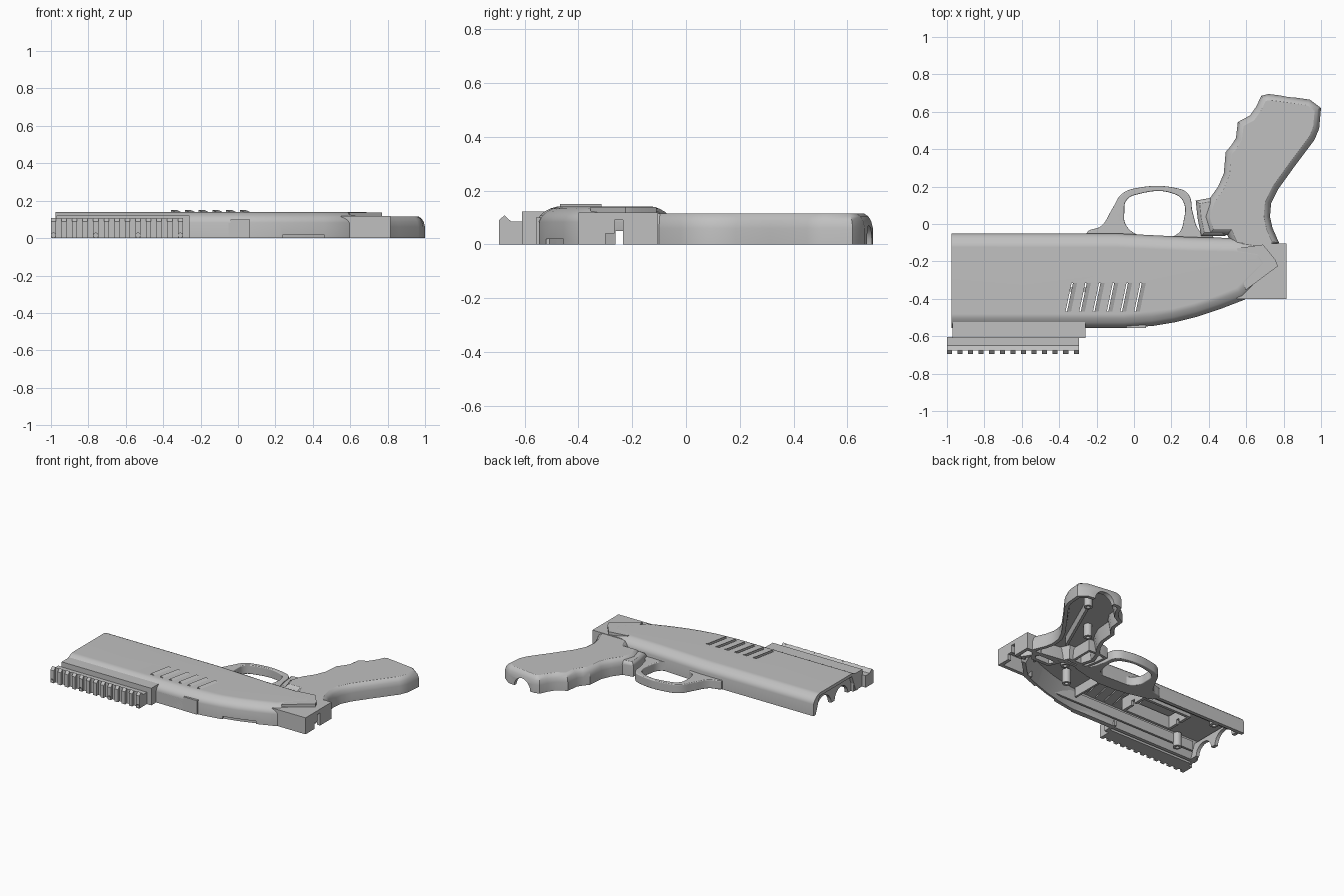
import bpy, bmesh, math
from mathutils import Vector

if "Cube" in bpy.data.objects:
    bpy.data.objects.remove(bpy.data.objects["Cube"])

grey = bpy.data.materials.new("plain grey")
grey.use_nodes = True
grey.diffuse_color = (0.53, 0.53, 0.53, 1)
grey.node_tree.nodes["Principled BSDF"].inputs["Base Color"].default_value = grey.diffuse_color


def finish(name, bm):
    bmesh.ops.recalc_face_normals(bm, faces=bm.faces)
    mesh = bpy.data.meshes.new(name)
    bm.to_mesh(mesh)
    bm.free()
    mesh.materials.append(grey)
    obj = bpy.data.objects.new(name, mesh)
    bpy.context.collection.objects.link(obj)
    return obj


def prism(bm, outline, z0, z1):
    """Extrude a flat outline upward; returns its bottom and top faces."""
    low = [bm.verts.new((x, y, z0)) for x, y in outline]
    high = [bm.verts.new((x, y, z1)) for x, y in outline]
    for i in range(len(low)):
        j = (i + 1) % len(low)
        bm.faces.new((low[i], low[j], high[j], high[i]))
    ends = bm.faces.new(low[::-1]), bm.faces.new(high)
    bmesh.ops.recalc_face_normals(bm, faces=bm.faces)
    return ends


def step_in(bm, face, thickness, rise):
    """Inset a cap face and shift it vertically."""
    bmesh.ops.inset_region(bm, faces=[face], thickness=thickness, use_even_offset=True)
    for v in face.verts:
        v.co.z += rise


def shell(name, outline, side, steps, wall, depth, draft=0.015, trim=None):
    """Rounded half shell, hollow from below, optionally cut off square at x = trim."""
    bm = bmesh.new()
    bottom, top = prism(bm, outline, 0, side)
    for thickness, rise in steps:
        step_in(bm, top, thickness, rise)
    step_in(bm, bottom, wall, 0)
    step_in(bm, bottom, draft, depth)
    if trim is not None:
        geom = bm.verts[:] + bm.edges[:] + bm.faces[:]
        cut = bmesh.ops.bisect_plane(bm, geom=geom, plane_co=(trim, 0, 0),
                                     plane_no=(-1, 0, 0), clear_outer=True)
        rim = [e for e in cut["geom_cut"] if isinstance(e, bmesh.types.BMEdge)]
        bmesh.ops.holes_fill(bm, edges=rim, sides=0)
    return finish(name, bm)


def slab(name, outline, z0, z1):
    bm = bmesh.new()
    prism(bm, outline, z0, z1)
    return finish(name, bm)


def box(name, x0, x1, y0, y1, z0, z1):
    return slab(name, [(x0, y0), (x1, y0), (x1, y1), (x0, y1)], z0, z1)


def tube(name, x, y, z, radius, length, axis="Z"):
    bm = bmesh.new()
    bmesh.ops.create_cone(bm, cap_ends=True, segments=24, radius1=radius,
                          radius2=radius, depth=length)
    turn = {"Z": (0, 0, 1), "X": (1, 0, 0), "Y": (0, 1, 0)}[axis]
    spin = Vector((0, 0, 1)).rotation_difference(Vector(turn)).to_matrix()
    bmesh.ops.rotate(bm, verts=bm.verts, matrix=spin)
    bmesh.ops.translate(bm, verts=bm.verts, vec=(x, y, z))
    return finish(name, bm)


def cut(target, *cutters):
    """Subtract cutters, bake the result and remove them."""
    for cutter in cutters:
        mod = target.modifiers.new("cut", "BOOLEAN")
        mod.operation, mod.solver, mod.object = "DIFFERENCE", "EXACT", cutter
    bpy.context.view_layer.update()
    graph = bpy.context.evaluated_depsgraph_get()
    baked = bpy.data.meshes.new_from_object(target.evaluated_get(graph))
    target.modifiers.clear()
    target.data = baked
    for cutter in cutters:
        bpy.data.objects.remove(cutter)


# Main body shell, open at the muzzle
body = shell("body_shell",
             [(-1.15, -0.555), (-0.05, -0.555), (0.1, -0.545), (0.22, -0.525), (0.34, -0.495),
              (0.46, -0.455), (0.59, -0.405), (0.775, -0.22), (0.7, -0.1), (0.54, -0.075),
              (0.3, -0.07), (-0.1, -0.05), (-1.15, -0.05)],
             0.083, [(0.012, 0.024), (0.016, 0.014), (0.022, 0.012), (0.024, 0.007)],
             0.025, 0.118, 0.045, trim=-0.975)


# Slanted louvres: a slit right through with a low ramp beside it
def vent(name, i, left, right, z0, z1):
    x = -0.362 + i * 0.0735
    return slab(name, [(x + left, -0.468), (x + right, -0.468),
                       (x + 0.032 + right, -0.315), (x + 0.032 + left, -0.315)], z0, z1)


cut(body, *[vent("slit", i, -0.004, 0.004, -0.1, 0.3) for i in range(6)])
for i in range(6):
    ramp = vent("louvre_%d" % i, i, 0.004, 0.028, 0.13, 0.15)
    for corner in (5, 6):
        ramp.data.vertices[corner].co.z = 0.139
cut(body, slab("panel_gap", [(0.24, -0.6), (0.46, -0.6), (0.46, -0.443), (0.34, -0.483), (0.24, -0.508)],
               -0.1, 0.02),
    box("sight_notch", 0.6, 0.9, -0.262, -0.235, -0.1, 0.05))

# Grip shell with finger grooves
grip = shell("grip_shell",
             [(0.4, -0.06), (0.5, -0.06), (0.56, -0.2), (0.7, -0.2), (0.775, -0.1), (0.74, -0.02),
              (0.727, 0.04), (0.733, 0.11), (0.77, 0.185), (0.86, 0.31), (0.965, 0.45),
              (0.99, 0.51), (1.0, 0.62), (0.94, 0.665), (0.8, 0.685), (0.72, 0.695), (0.68, 0.685),
              (0.655, 0.63), (0.62, 0.58), (0.555, 0.545), (0.545, 0.46), (0.52, 0.42),
              (0.49, 0.385), (0.48, 0.27), (0.45, 0.2), (0.4, 0.13), (0.37, 0.04)],
             0.06, [(0.007, 0.028), (0.011, 0.017), (0.015, 0.01)], 0.025, 0.092)
cut(grip, tube("butt_arch", 0.82, 0.69, 0, 0.07, 0.16, "Y"))
grip_front = shell("grip_front_pad",
                   [(0.36, -0.065), (0.49, -0.065), (0.49, 0.13), (0.4, 0.138), (0.33, 0.125), (0.34, 0.03)],
                   0.075, [(0.008, 0.015), (0.012, 0.008)], 0.018, 0.07)

# Rear block with stepped opening
rear = box("rear_block", 0.55, 0.815, -0.4, -0.105, 0, 0.118)
cut(rear, box("inner", 0.5, 0.79, -0.375, -0.13, -0.1, 0.1),
    box("notch", 0.7, 0.9, -0.265, -0.235, -0.1, 0.09),
    box("low_notch", 0.7, 0.9, -0.3, -0.235, -0.1, 0.04))
slab("tail_cap", [(0.55, -0.13), (0.595, -0.355), (0.77, -0.225), (0.755, -0.19), (0.69, -0.11)], 0.11, 0.138)

# Trigger guard: flat curve with a finger hole
curve = bpy.data.curves.new("trigger_guard", "CURVE")
curve.dimensions, curve.fill_mode = "2D", "BOTH"
curve.extrude, curve.bevel_depth, curve.resolution_u = 0.026, 0.006, 6
loops = [[(-0.25, -0.06), (-0.17, -0.015), (-0.11, 0.08), (-0.06, 0.157), (0.02, 0.187), (0.22, 0.187),
          (0.285, 0.157), (0.308, 0.06), (0.35, -0.045), (0.42, -0.075), (0.35, -0.12), (-0.15, -0.12)],
         [(-0.058, 0.06), (-0.045, 0.13), (0.02, 0.165), (0.22, 0.165), (0.27, 0.12), (0.272, 0.02),
          (0.24, -0.055), (0.13, -0.078), (0.01, -0.06), (-0.05, -0.005)]]
for loop in loops:
    spline = curve.splines.new("BEZIER")
    spline.bezier_points.add(len(loop) - 1)
    spline.use_cyclic_u = True
    for point, (x, y) in zip(spline.bezier_points, loop):
        point.co = (x, y, 0)
        point.handle_left_type = point.handle_right_type = "AUTO"
source = bpy.data.objects.new("guard_curve", curve)
bpy.context.collection.objects.link(source)
bpy.context.view_layer.update()
bm = bmesh.new()
bm.from_mesh(source.evaluated_get(bpy.context.evaluated_depsgraph_get()).to_mesh())
bmesh.ops.remove_doubles(bm, verts=bm.verts, dist=0.0001)
bmesh.ops.translate(bm, verts=bm.verts, vec=(0, 0, 0.032))
bpy.data.objects.remove(source)
finish("trigger_guard", bm)

# Rail mount and side block
mount = box("rail_mount", -0.97, -0.26, -0.61, -0.508, 0, 0.122)
cut(mount, box("inner", -0.95, -0.28, -0.575, -0.4, -0.1, 0.1))
box("side_block", -0.27, 0.06, -0.555, -0.52, 0, 0.082)
box("side_catch", -0.04, 0.065, -0.557, -0.525, 0, 0.1)


# Accessory rail: profile in y and z, run along x
def rail_run(name, profile, x0, x1):
    bm = bmesh.new()
    prism(bm, profile, x0, x1)
    for v in bm.verts:
        v.co = v.co.zxy
    return finish(name, bm)


rail = rail_run("rail_core", [(-0.675, 0), (-0.605, 0), (-0.605, 0.085), (-0.65, 0.085), (-0.675, 0.106)],
                -1.0, -0.295)
for i in range(13):
    x = -1.0 + i * 0.0565
    tooth = rail_run("rail_tooth_%d" % i, [(-0.695, 0), (-0.665, 0), (-0.665, 0.097),
                                           (-0.675, 0.108), (-0.695, 0.09)], x, x + 0.027)
    if i % 4 == 0:
        cut(tooth, tube("screw_hole", x + 0.0135, -0.68, 0.015, 0.012, 0.06, "Y"))

# Muzzle wall with barrel arches
muzzle = box("muzzle_wall", -0.95, -0.925, -0.53, -0.08, 0, 0.1)
cut(muzzle, tube("barrel", -0.93, -0.2, 0, 0.085, 0.2, "X"), tube("lower", -0.93, -0.4, 0, 0.075, 0.2, "X"))

# Inside: chamber tray, ribs and screw posts
tray = box("chamber_tray", -0.6, -0.2, -0.36, -0.14, 0.02, 0.11)
cut(tray, box("inner", -0.58, -0.22, -0.34, -0.16, -0.1, 0.2),
    box("sight_line", -0.7, 0, -0.262, -0.235, -0.1, 0.05))
box("inner_rib_upper", -0.9, 0.1, -0.12, -0.105, 0.03, 0.11)
box("inner_rib_lower", -0.9, 0.3, -0.49, -0.475, 0.03, 0.1)
cross = box("inner_rib_cross", 0.1, 0.115, -0.46, -0.12, 0.05, 0.125)
slab("grip_rib", [(0.6, 0.05), (0.615, 0.04), (0.82, 0.5), (0.805, 0.51)], 0.03, 0.1)
for i, (x, y) in enumerate([(0.475, -0.13), (0.32, -0.3), (0.16, -0.14), (-0.76, -0.1), (-0.76, -0.47),
                            (0.6, 0.25), (0.85, 0.55)]):
    post = tube("screw_post_%d" % i, x, y, 0.052, 0.028, 0.1)
    cut(post, tube("bore", x, y, 0, 0.013, 0.1))

# Smooth shading with crisp edges and flat large faces
for part in bpy.context.collection.objects:
    if part.type == "MESH" and grey.name in part.data.materials:
        part.data.shade_smooth()
        part.data.set_sharp_from_angle(angle=math.radians(32))
        part.modifiers.new("even_normals", "WEIGHTED_NORMAL").keep_sharp = True
